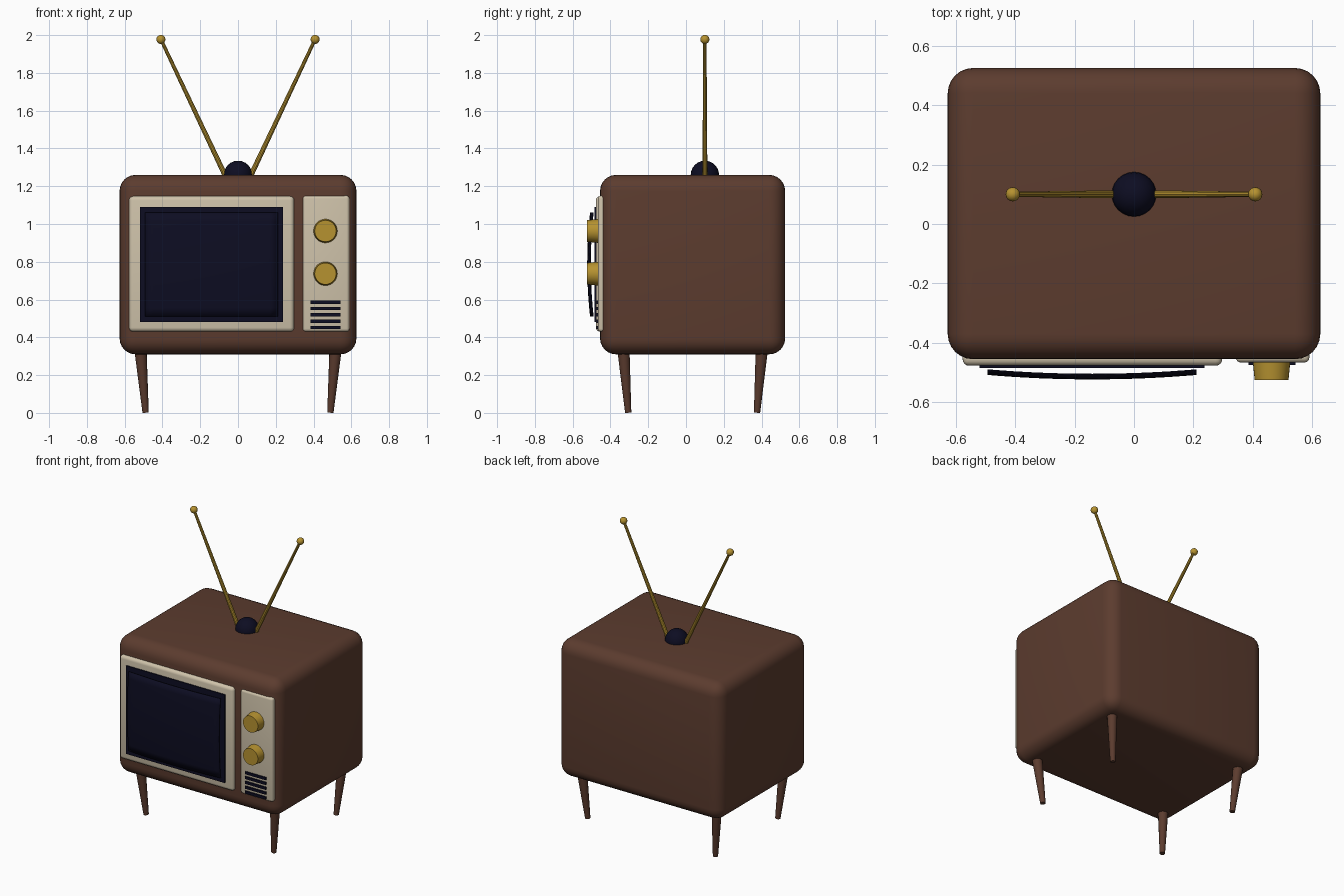
import bpy, bmesh, math
from mathutils import Vector

if "Cube" in bpy.data.objects:
    bpy.data.objects.remove(bpy.data.objects["Cube"])


def material(name, rgb):
    m = bpy.data.materials.new(name)
    m.diffuse_color = (*rgb, 1)
    m.use_nodes = True
    m.node_tree.nodes["Principled BSDF"].inputs["Base Color"].default_value = m.diffuse_color
    return m


WALNUT = material("walnut brown", (0.107, 0.045, 0.028))
CREAM = material("cream", (0.62, 0.54, 0.40))
BRASS = material("brass", (0.47, 0.29, 0.03))
DARK = material("midnight blue", (0.004, 0.004, 0.016))


def finish(obj, name, mat, angle=35):
    obj.name = name
    obj.data.materials.append(mat)
    bpy.ops.object.select_all(action='DESELECT')
    obj.select_set(True)
    bpy.context.view_layer.objects.active = obj
    bpy.ops.object.shade_smooth_by_angle(angle=math.radians(angle))
    return obj


def box(name, lo, hi, mat, bevel=0.0, segments=4):
    """Axis-aligned box between two corners, with rounded edges."""
    lo, hi = Vector(lo), Vector(hi)
    bpy.ops.mesh.primitive_cube_add(size=1, location=(lo + hi) / 2)
    obj = bpy.context.object
    bm = bmesh.new()
    bm.from_mesh(obj.data)
    bmesh.ops.scale(bm, vec=hi - lo, verts=bm.verts)
    if bevel:
        bmesh.ops.bevel(bm, geom=bm.edges[:], offset=bevel, segments=segments,
                        profile=0.5, affect='EDGES')
    bm.to_mesh(obj.data)
    bm.free()
    return finish(obj, name, mat)


def rod(name, a, b, ra, rb, mat, sides=16):
    """Tapered cylinder from point a to point b."""
    a, b = Vector(a), Vector(b)
    bpy.ops.mesh.primitive_cone_add(vertices=sides, radius1=ra, radius2=rb,
                                    depth=(b - a).length, location=(a + b) / 2)
    obj = bpy.context.object
    obj.rotation_euler = (b - a).to_track_quat('Z', 'Y').to_euler()
    return finish(obj, name, mat)


def ball(name, centre, r, mat, sides=16):
    bpy.ops.mesh.primitive_uv_sphere_add(segments=sides, ring_count=sides // 2,
                                         radius=r, location=centre)
    return finish(bpy.context.object, name, mat)


# Cabinet
box("cabinet", (-0.627, -0.455, 0.31), (0.627, 0.525, 1.26), WALNUT, 0.085, 6)

# Screen surround, dark backing and control panel
box("screen_surround", (-0.577, -0.477, 0.43), (0.297, -0.42, 1.147), CREAM, 0.022)
box("screen_backing", (-0.52, -0.485, 0.48), (0.237, -0.470, 1.09), DARK)
box("control_panel", (0.343, -0.466, 0.43), (0.59, -0.42, 1.15), CREAM, 0.016)

# Bulging glass: a grid pushed forward at the middle
bpy.ops.mesh.primitive_grid_add(x_subdivisions=16, y_subdivisions=12, size=2)
glass = bpy.context.object
for v in glass.data.vertices:
    u, w = v.co.x, v.co.y
    v.co = (-0.141 + 0.352 * u, -0.523 + 0.015 * (u * u + w * w), 0.785 + 0.275 * w)
finish(glass, "screen_glass", DARK)
shell = glass.modifiers.new("thickness", 'SOLIDIFY')
shell.thickness = 0.004

# Knobs
for i, z in enumerate((0.963, 0.737)):
    rod(f"knob_{i + 1}", (0.463, -0.455, z), (0.463, -0.525, z), 0.064, 0.057, BRASS, 32)

# Speaker slots
for i in range(5):
    z = 0.452 + 0.0335 * i
    box(f"speaker_slot_{i + 1}", (0.385, -0.474, z - 0.009), (0.543, -0.460, z + 0.009), DARK)

# Splayed tapered legs
for sx, side in ((-1, "left"), (1, "right")):
    for sy, end in ((-1, "front"), (1, "back")):
        rod(f"{end}_{side}_leg", (sx * 0.489, 0.035 + sy * 0.341, 0.002),
            (sx * 0.516, 0.035 + sy * 0.366, 0.33), 0.017, 0.033, WALNUT, 12)

# Antenna with two rods and tip balls
ball("antenna_base", (0, 0.1, 1.26), 0.075, DARK, 24)
for sx, side in ((-1, "left"), (1, "right")):
    rod(f"{side}_antenna_rod", (sx * 0.06, 0.1, 1.24), (sx * 0.408, 0.1, 1.977),
        0.014, 0.009, BRASS, 10)
    ball(f"{side}_antenna_tip", (sx * 0.408, 0.1, 1.977), 0.024, BRASS)
